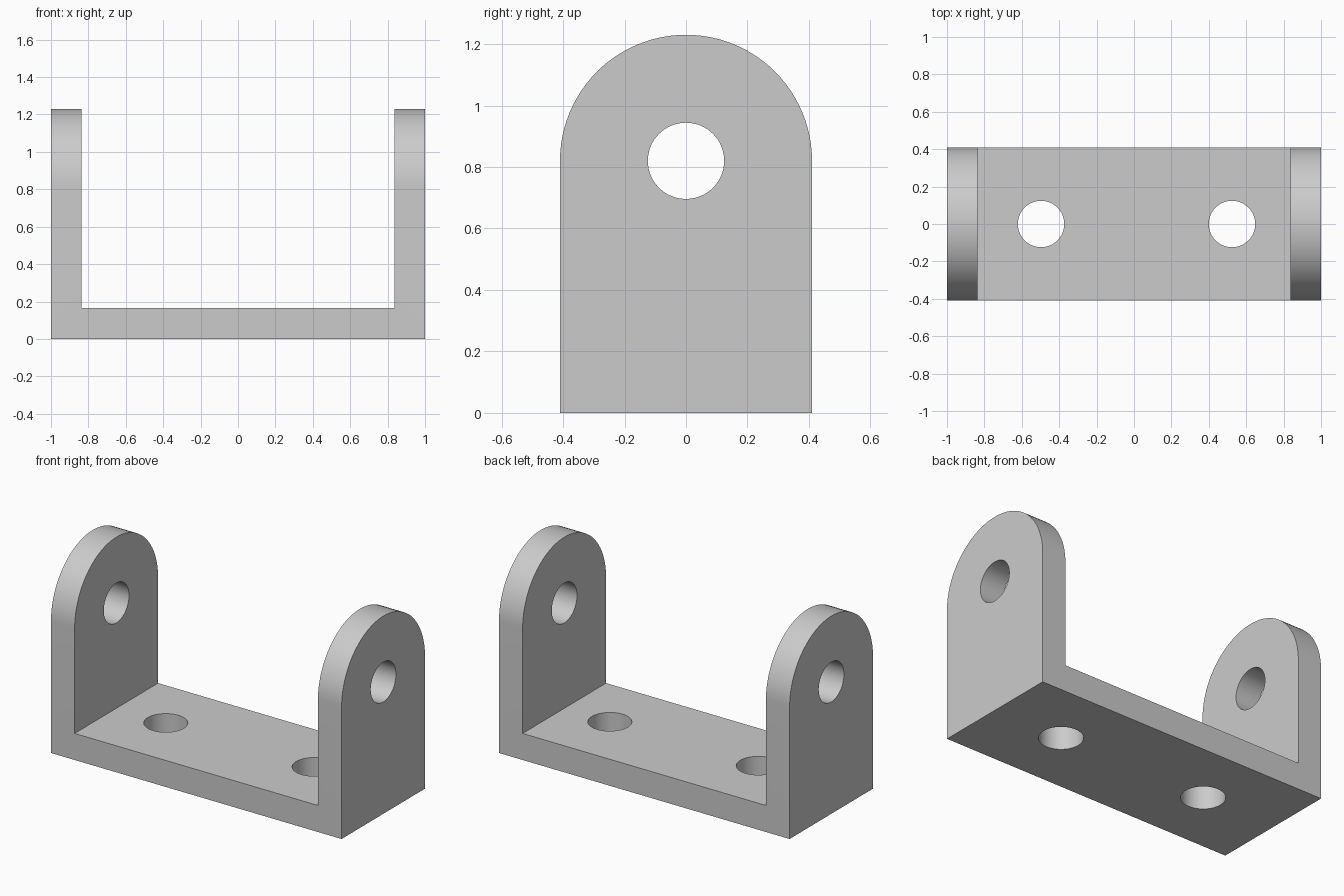
import bpy
import bmesh
import math
from mathutils import Matrix

cube = bpy.data.objects.get("Cube")
if cube:
    bpy.data.objects.remove(cube, do_unlink=True)

# Main dimensions
HALF_X, HALF_Y = 1.0, 0.41
WALL, FLOOR = 0.163, 0.165
PIVOT_Z = 0.82
HOLE_R = 0.124
SEGMENTS = 96

grey = bpy.data.materials.new("plain grey")
grey.use_nodes = True
colour = (0.6, 0.6, 0.6, 1)
grey.diffuse_color = colour
grey.node_tree.nodes["Principled BSDF"].inputs["Base Color"].default_value = colour


def add_object(name, bm):
    bmesh.ops.recalc_face_normals(bm, faces=bm.faces)
    mesh = bpy.data.meshes.new(name)
    bm.to_mesh(mesh)
    bm.free()
    mesh.materials.append(grey)
    obj = bpy.data.objects.new(name, mesh)
    bpy.context.collection.objects.link(obj)
    return obj


def prism(name, points, direction):
    """Extrude a closed outline along a direction."""
    bm = bmesh.new()
    face = bm.faces.new([bm.verts.new(p) for p in points])
    result = bmesh.ops.extrude_face_region(bm, geom=[face], use_keep_orig=True)
    moved = [v for v in result["geom"] if isinstance(v, bmesh.types.BMVert)]
    bmesh.ops.translate(bm, verts=moved, vec=direction)
    return add_object(name, bm)


def drill(name, length, matrix):
    bm = bmesh.new()
    bmesh.ops.create_cone(bm, cap_ends=True, segments=SEGMENTS, radius1=HOLE_R,
                          radius2=HOLE_R, depth=length, matrix=matrix)
    return add_object(name, bm)


def carve(obj, cutter, operation):
    mod = obj.modifiers.new(cutter.name, "BOOLEAN")
    mod.operation = operation
    mod.solver = "EXACT"
    mod.object = cutter
    bpy.ops.object.modifier_apply(modifier=mod.name)
    bpy.data.objects.remove(cutter, do_unlink=True)


# U-shaped channel, wider than needed so the rounded outline can trim it
inner = HALF_X - WALL
right_half = [(HALF_X, 0), (HALF_X, 1.5), (inner, 1.5), (inner, FLOOR)]
outline = right_half + [(-x, z) for x, z in reversed(right_half)]
bracket = prism("bracket", [(x, -0.6, z) for x, z in outline], (0, 1.2, 0))
bpy.context.view_layer.objects.active = bracket
bracket.select_set(True)

# Round-topped side outline
steps = SEGMENTS // 2
arch = [(HALF_Y * math.cos(math.pi * i / steps),
         PIVOT_Z + HALF_Y * math.sin(math.pi * i / steps)) for i in range(steps + 1)]
arch += [(-HALF_Y, -0.3), (HALF_Y, -0.3)]
carve(bracket, prism("arch_trim", [(-1.2, y, z) for y, z in arch], (2.4, 0, 0)), "INTERSECT")

# Pivot hole through both ears
turn = Matrix.Translation((0, 0, PIVOT_Z)) @ Matrix.Rotation(math.pi / 2, 4, "Y")
carve(bracket, drill("pivot_drill", 3, turn), "DIFFERENCE")

# Two mounting holes through the floor
for x in (-0.497, 0.524):
    carve(bracket, drill("floor_drill", 0.8, Matrix.Translation((x, 0, 0))), "DIFFERENCE")

bpy.ops.object.shade_smooth_by_angle(angle=math.radians(30))
